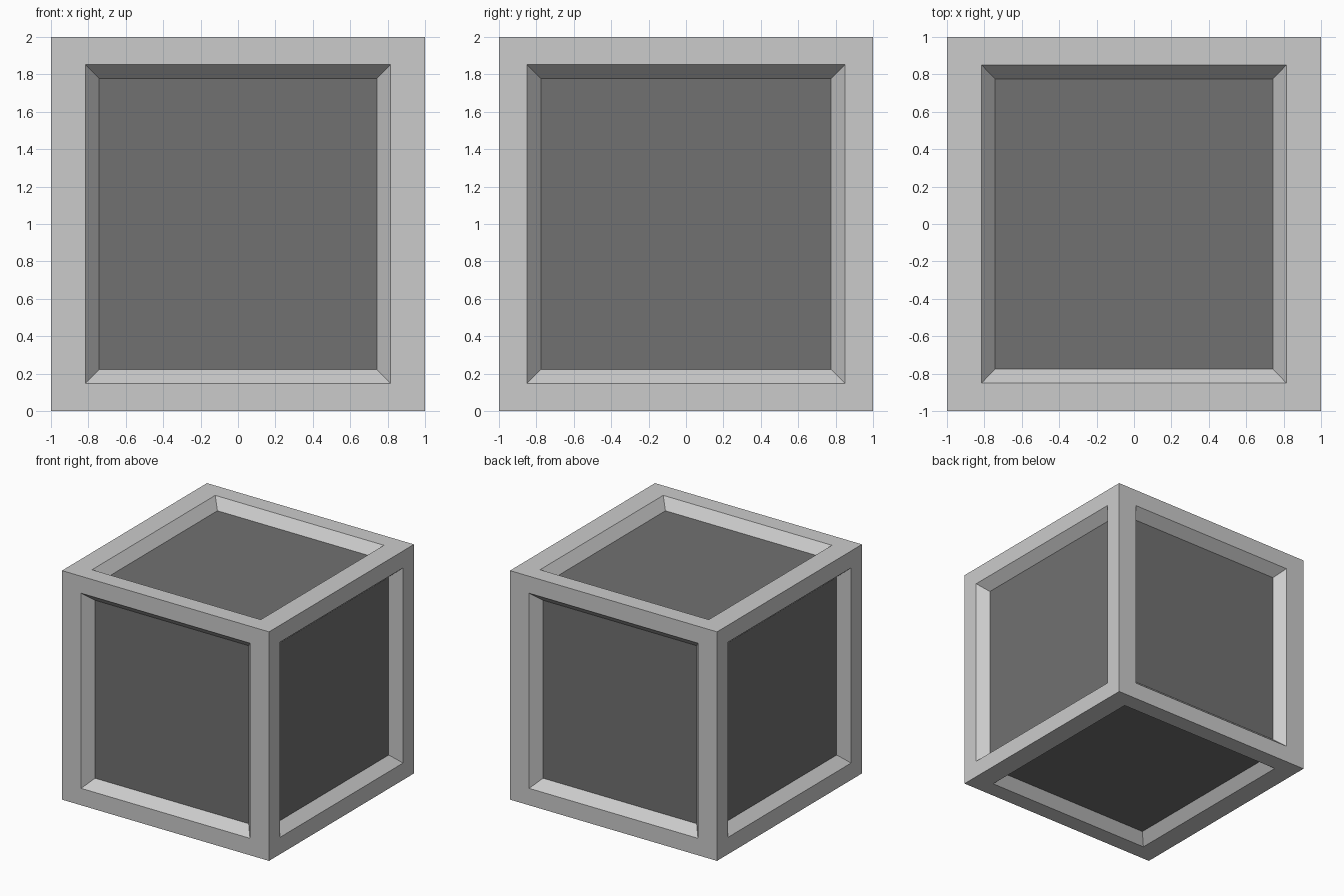
import bpy, bmesh
from mathutils import Vector

if "Cube" in bpy.data.objects:
    bpy.data.objects.remove(bpy.data.objects["Cube"])

RIM = (0.815, 0.85, 0.852)      # half sizes of each recess opening along x, y, z
PANEL = (0.742, 0.776, 0.777)   # half sizes of each sunken panel
DEPTH = 0.087                   # how far the panels sit below the faces


def inset_to(bm, faces, half, plane):
    """Inset the faces, then place each inner face exactly."""
    bmesh.ops.inset_individual(bm, faces=faces, thickness=0.05)
    for f in faces:
        n = normals[f]
        for v in f.verts:
            for a in range(3):
                size = plane if abs(n[a]) > 0.5 else half[a]
                v.co[a] = size if v.co[a] > 0 else -size


# Crate body: a cube with a bevelled, sunken panel on all six sides
bm = bmesh.new()
bmesh.ops.create_cube(bm, size=2)
bm.normal_update()
faces = list(bm.faces)
normals = {f: f.normal.copy() for f in faces}
inset_to(bm, faces, RIM, 1.0)
inset_to(bm, faces, PANEL, 1.0 - DEPTH)
for f in bm.faces:
    f.material_index = 0
for f in faces:
    f.material_index = 1
bmesh.ops.translate(bm, verts=bm.verts, vec=Vector((0, 0, 1)))
bm.normal_update()

mesh = bpy.data.meshes.new("crate")
bm.to_mesh(mesh)
bm.free()

# Light frame, darker panels
for name, shade in (("frame_grey", 0.8), ("panel_grey", 0.165)):
    mat = bpy.data.materials.new(name)
    mat.diffuse_color = (shade, shade, shade, 1)
    mat.use_nodes = True
    mat.node_tree.nodes["Principled BSDF"].inputs["Base Color"].default_value = mat.diffuse_color
    mesh.materials.append(mat)

crate = bpy.data.objects.new("crate", mesh)
bpy.context.collection.objects.link(crate)
